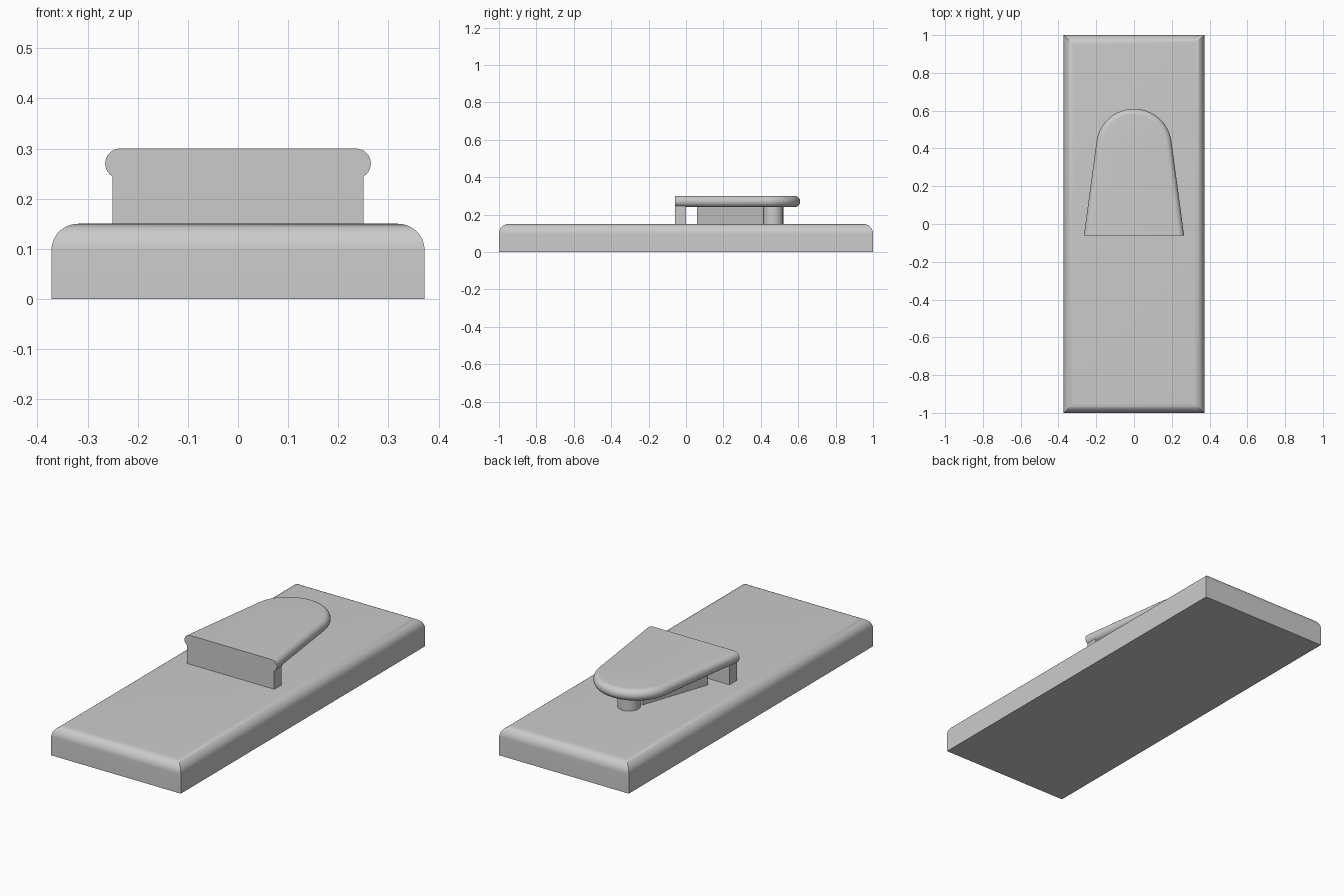
import bpy, bmesh, math

if "Cube" in bpy.data.objects:
    bpy.data.objects.remove(bpy.data.objects["Cube"])

grey = bpy.data.materials.new("plain grey")
grey.diffuse_color = (0.6, 0.6, 0.6, 1)
grey.use_nodes = True
grey.node_tree.nodes["Principled BSDF"].inputs["Base Color"].default_value = grey.diffuse_color


def finish(name, bm, smooth=True):
    bmesh.ops.recalc_face_normals(bm, faces=bm.faces[:])
    me = bpy.data.meshes.new(name)
    bm.to_mesh(me)
    bm.free()
    me.materials.append(grey)
    ob = bpy.data.objects.new(name, me)
    bpy.context.collection.objects.link(ob)
    if smooth:
        bpy.ops.object.select_all(action='DESELECT')
        ob.select_set(True)
        bpy.context.view_layer.objects.active = ob
        bpy.ops.object.shade_smooth_by_angle(angle=math.radians(35))
    return ob


def loft(rings, closed):
    """Skin a stack of point rings and cap both ends; open rings get a flat end face."""
    bm = bmesh.new()
    vs = [[bm.verts.new(p) for p in r] for r in rings]
    n = len(vs[0])
    for a, b in zip(vs, vs[1:]):
        for i in range(n if closed else n - 1):
            j = (i + 1) % n
            bm.faces.new((a[i], a[j], b[j], b[i]))
    bm.faces.new(vs[0][::-1])
    bm.faces.new(vs[-1])
    if not closed:
        bm.faces.new([r[0] for r in vs] + [r[-1] for r in reversed(vs)])
    return bm


def prism(name, outline, z0, z1, smooth=False):
    return finish(name, loft([[(x, y, z) for x, y in outline] for z in (z0, z1)], True), smooth)


# Base slab with a rounded, mitred top edge
HX, HY, H, R = 0.372, 1.0, 0.15, 0.053
levels = [(0, 0)]
for i in range(13):
    t = i / 12 * math.pi / 2
    levels.append((R * (1 - math.cos(t)), H - R + R * math.sin(t)))
finish("base_slab", loft([[(sx * (HX - d), sy * (HY - d), z)
                           for sx, sy in ((-1, -1), (1, -1), (1, 1), (-1, 1))]
                          for d, z in levels], True))

# Tapered top plate with a round nose and a half-round rim, cut flat at the front
FRONT, HALF, CY, CR, ZC, RIM = -0.06, 0.265, 0.41, 0.2, 0.27, 0.03
a0 = math.radians(7.7)


def plate_outline(d):
    pts = [(HALF - d / math.cos(a0), FRONT)]
    for i in range(41):
        a = a0 + (math.pi - 2 * a0) * i / 40
        pts.append(((CR - d) * math.cos(a), CY + (CR - d) * math.sin(a)))
    return pts + [(-pts[0][0], FRONT)]


rings = []
for i in range(17):
    t = -math.pi / 2 + math.pi * i / 16
    z = ZC + RIM * math.sin(t)
    rings.append([(x, y, z) for x, y in plate_outline(RIM * (1 - math.cos(t)))])
finish("top_plate", loft(rings, False))

# Supports under the plate: front wall, tapered block and round post
prism("front_wall", [(-0.25, -0.06), (0.25, -0.06), (0.25, 0), (-0.25, 0)], H, 0.247)
prism("tapered_block", [(-0.167, 0.06), (0.167, 0.06), (0.045, 0.415), (-0.045, 0.415)], H, 0.242)
prism("round_post", [(0.054 * math.cos(k * math.tau / 40), 0.466 + 0.054 * math.sin(k * math.tau / 40))
                     for k in range(40)], H, 0.242, True)
